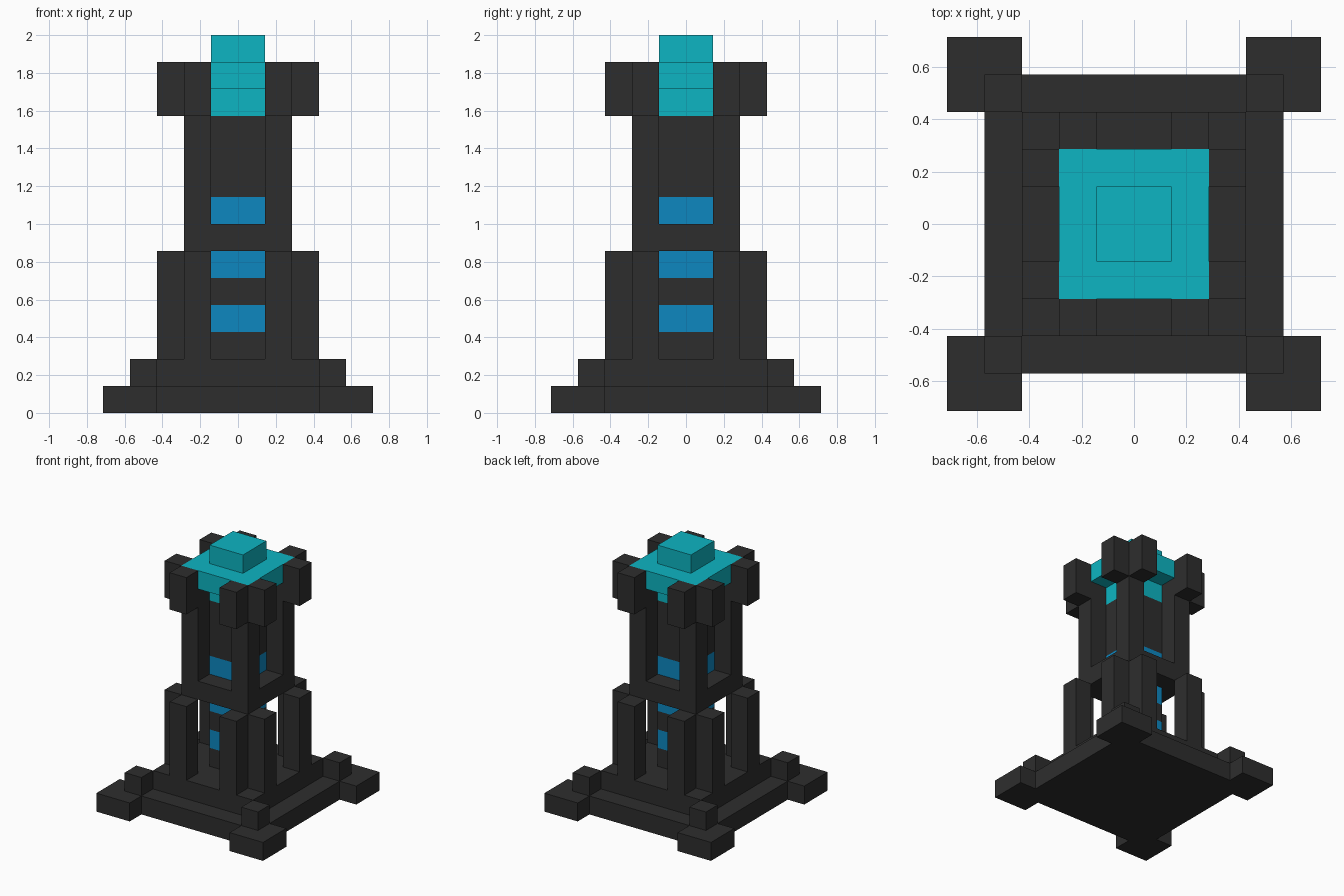
import bpy
import bmesh

if "Cube" in bpy.data.objects:
    bpy.data.objects.remove(bpy.data.objects["Cube"], do_unlink=True)

U = 1 / 7  # one block edge; the tower is 14 blocks tall


def make_material(name, rgb):
    mat = bpy.data.materials.new(name)
    mat.use_nodes = True
    color = (*rgb, 1)
    mat.diffuse_color = color
    mat.node_tree.nodes["Principled BSDF"].inputs["Base Color"].default_value = color
    return mat


STONE = make_material("dark_stone", (0.027, 0.027, 0.027))
BLUE = make_material("window_blue", (0.004, 0.245, 0.53))
CYAN = make_material("crystal_cyan", (0.004, 0.46, 0.54))


def prism(name, outline, z0, z1, mat):
    """Extrude a flat outline, in block units, from z0 to z1."""
    bm = bmesh.new()
    base = bm.faces.new([bm.verts.new((x * U, y * U, z0 * U)) for x, y in outline])
    top = bmesh.ops.extrude_face_region(bm, geom=[base])["geom"]
    verts = [v for v in top if isinstance(v, bmesh.types.BMVert)]
    bmesh.ops.translate(bm, verts=verts, vec=(0, 0, (z1 - z0) * U))
    bmesh.ops.recalc_face_normals(bm, faces=bm.faces)
    mesh = bpy.data.meshes.new(name)
    bm.to_mesh(mesh)
    bm.free()
    mesh.materials.append(mat)
    obj = bpy.data.objects.new(name, mesh)
    bpy.context.collection.objects.link(obj)
    return obj


def box(name, x0, x1, y0, y1, z0, z1, mat):
    return prism(name, [(x0, y0), (x1, y0), (x1, y1), (x0, y1)], z0, z1, mat)


def square(name, half, z0, z1, mat):
    return box(name, -half, half, -half, half, z0, z1, mat)


def four_corners(name, x0, x1, y0, y1, z0, z1, mat):
    """Mirror one block into all four corners."""
    obj = box(name, x0, x1, y0, y1, z0, z1, mat)
    mirror = obj.modifiers.new("mirror", "MIRROR")
    mirror.use_axis = (True, True, False)
    mirror.use_mirror_merge = False


# Base slab with projecting corner feet
corner = [(3, -4), (3, -5), (5, -5), (5, -3), (4, -3)]
outline = []
for _ in range(4):
    outline += corner
    corner = [(-y, x) for x, y in corner]
prism("base_slab", outline, 0, 1, STONE)
four_corners("base_corner_block", 3, 4, 3, 4, 1, 2, STONE)
square("platform", 3, 1, 2, STONE)

# Central shaft with glowing bands
for i, (z0, z1, mat) in enumerate([(2, 3, STONE), (3, 4, BLUE), (4, 5, STONE),
                                   (5, 6, BLUE), (7, 8, BLUE), (8, 11, STONE)]):
    kind = "window_band" if mat == BLUE else "shaft"
    square(f"{kind}_{i + 1}", 1, z0, z1, mat)

# Lower posts and upper battlements stand in pairs at every corner
for name, z0, z1 in [("lower_post", 2, 6), ("battlement", 11, 13)]:
    four_corners(name + "_front_back", 1, 2, 2, 3, z0, z1, STONE)
    four_corners(name + "_side", 2, 3, 1, 2, z0, z1, STONE)

# Upper storey
square("upper_floor", 2, 6, 7, STONE)
four_corners("upper_pillar", 1, 2, 1, 2, 7, 12, STONE)

# Crystal top
square("crystal_stem", 1, 11, 12, CYAN)
square("crystal_slab", 2, 12, 13, CYAN)
square("crystal_tip", 1, 13, 14, CYAN)
